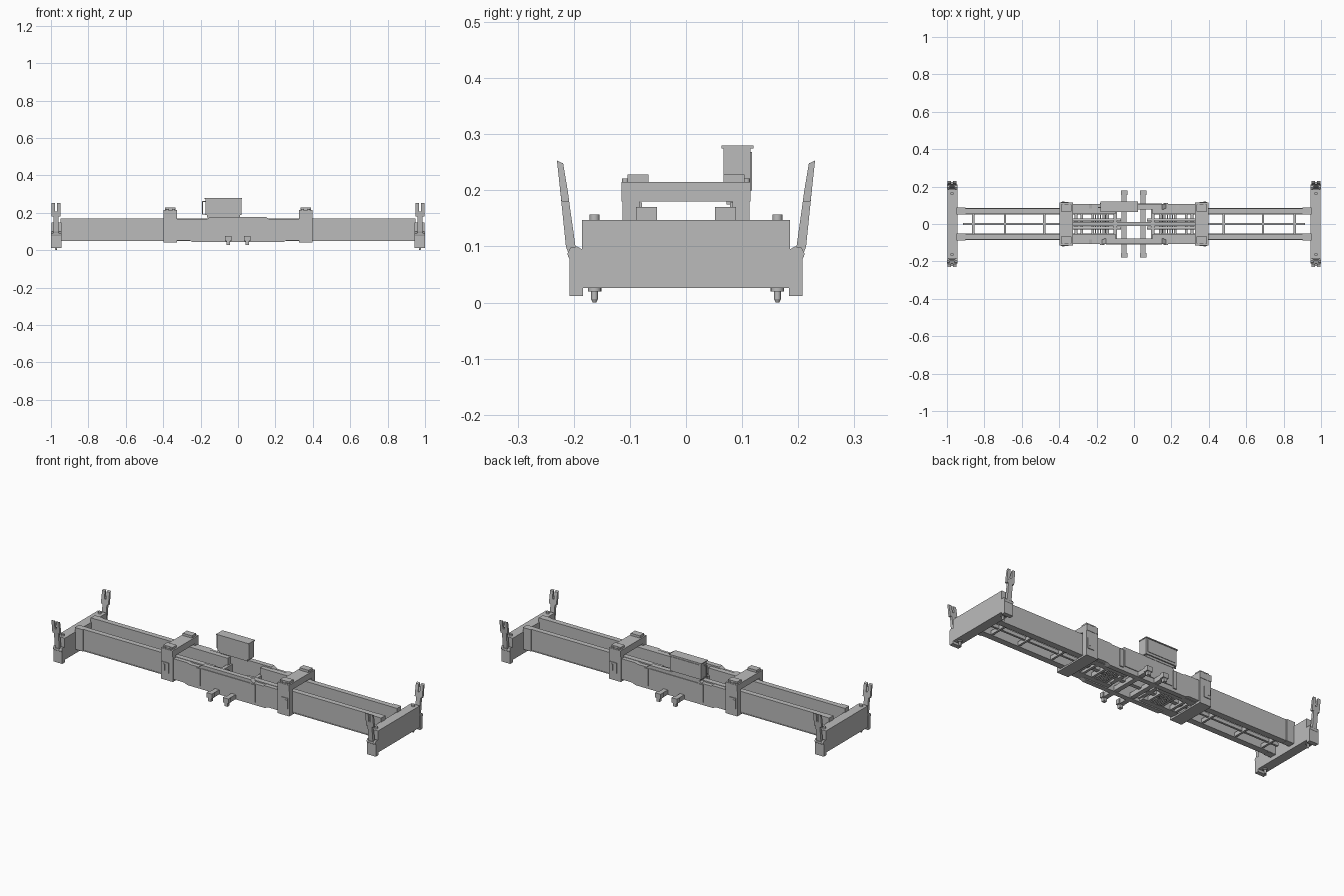
import bpy, bmesh, math
from mathutils import Vector

cube = bpy.data.objects.get("Cube")
if cube:
    bpy.data.objects.remove(cube, do_unlink=True)

grey = bpy.data.materials.new("plain_grey")
grey.use_nodes = True
COLOR = (0.5, 0.5, 0.5, 1)
grey.diffuse_color = COLOR
grey.node_tree.nodes["Principled BSDF"].inputs["Base Color"].default_value = COLOR


def finish(name, bm):
    bmesh.ops.recalc_face_normals(bm, faces=bm.faces)
    mesh = bpy.data.meshes.new(name)
    bm.to_mesh(mesh)
    bm.free()
    mesh.materials.append(grey)
    obj = bpy.data.objects.new(name, mesh)
    bpy.context.scene.collection.objects.link(obj)
    return obj


def box(name, x, y, z):
    """Box from (low, high) ranges on each axis."""
    bm = bmesh.new()
    bmesh.ops.create_cube(bm, size=1)
    for v in bm.verts:
        v.co = [r[0] + (c + 0.5) * (r[1] - r[0]) for c, r in zip(v.co, (x, y, z))]
    return finish(name, bm)


def prism(name, points, axis, lo, hi):
    """Extrude a profile along x (points are y,z) or y (points are x,z)."""
    bm = bmesh.new()
    place = (lambda a, b: (lo, a, b)) if axis == "x" else (lambda a, b: (a, lo, b))
    face = bm.faces.new([bm.verts.new(place(a, b)) for a, b in points])
    new = bmesh.ops.extrude_face_region(bm, geom=[face])["geom"]
    step = Vector((hi - lo, 0, 0)) if axis == "x" else Vector((0, hi - lo, 0))
    bmesh.ops.translate(bm, vec=step, verts=[g for g in new if isinstance(g, bmesh.types.BMVert)])
    return finish(name, bm)


def rod(name, center, radius, length, axis="z", tip=1.0, sides=16):
    bm = bmesh.new()
    bmesh.ops.create_cone(bm, cap_ends=True, segments=sides, radius1=radius,
                          radius2=radius * tip, depth=length)
    obj = finish(name, bm)
    obj.location = center
    obj.rotation_euler = {"x": (0, math.pi / 2, 0), "y": (math.pi / 2, 0, 0), "z": (0, 0, 0)}[axis]
    for p in obj.data.polygons:
        p.use_smooth = len(p.vertices) == 4
    return obj


def span(sign, a, b):
    return tuple(sorted((sign * a, sign * b)))


# End beams with corner housings, locks and guide flippers
for sx in (-1, 1):
    side = "left" if sx > 0 else "right"
    box(f"end_beam_{side}", span(sx, .945, .998), (-.185, .185), (.026, .147))
    for sy in (-1, 1):
        tag = f"{side}_{'back' if sy > 0 else 'front'}"
        X = lambda a, b: span(sx, a, b)
        Y = lambda a, b: span(sy, a, b)
        box(f"corner_housing_{tag}", X(.945, 1), Y(.184, .208), (.012, .08))
        for a, b in ((.945, .957), (.988, 1)):
            prism(f"hinge_cheek_{tag}", [(sy * y, z) for y, z in
                  ((.184, .08), (.208, .08), (.211, .088), (.206, .098), (.194, .1), (.184, .094))],
                  "x", *X(a, b))
        rod(f"hinge_pin_{tag}", (sx * .9725, sy * .2, .086), .011, .05, "x")
        prism(f"flipper_arm_{tag}", [(sy * y, z) for y, z in
              ((.194, .08), (.207, .08), (.214, .1), (.225, .207), (.212, .207), (.197, .1))],
              "x", *X(.959, .986))
        # Split guide blade
        blade = [(sy * y, z) for y, z in ((.208, .18), (.222, .18), (.225, .207), (.23, .253),
                                          (.219, .248), (.212, .207))]
        prism(f"blade_base_{tag}", [blade[i] for i in (0, 1, 2, 5)], "x", *X(.95, .996))
        for a, b in ((.95, .968), (.978, .996)):
            prism(f"blade_prong_{tag}", blade, "x", *X(a, b))
        # Twist lock and its top cap
        rod(f"lock_collar_{tag}", (sx * .9725, sy * .163, .0235), .012, .007)
        rod(f"lock_shaft_{tag}", (sx * .9725, sy * .163, .014), .006, .016)
        rod(f"lock_tip_{tag}", (sx * .9725, sy * .163, .003), .003, .006, tip=2)
        rod(f"lock_cap_{tag}", (sx * .9725, sy * .163, .151), .009, .012)
        # Gusset where the sliding beam meets the end beam
        box(f"beam_gusset_{tag}", X(.9, .95), Y(.052, .089), (.048, .17))
        # Sliding beam with lower flange
        box(f"sliding_beam_{tag}", X(.1, .946), Y(.053, .083), (.053, .17))
        box(f"beam_flange_{tag}", X(.1, .946), Y(.05, .085), (.049, .054))
        # Portal frame side, mounting plate and top block
        box(f"portal_post_{tag}", X(.325, .397), Y(.083, .113), (.04, .215))
        box(f"portal_plate_{tag}", X(.35, .39), Y(.113, .117), (.08, .14))
        box(f"portal_bracket_{tag}", X(.372, .386), Y(.113, .119), (.095, .13))
        box(f"portal_top_block_{tag}", X(.333, .39), Y(.067, .104), (.214, .228))
        for a in (.345, .378):
            rod(f"portal_bolt_{tag}", (sx * a, sy * .108, .217), .006, .008)
        # Hydraulic cylinder lying along the middle frame
        rod(f"hydraulic_cylinder_{tag}", (sx * .2, sy * .022, .115), .008, .26, "x")
    box(f"portal_top_{side}", span(sx, .325, .397), (-.115, .115), (.18, .215))
    box(f"portal_bottom_{side}", span(sx, .325, .397), (-.113, .113), (.04, .049))
    # Ladder rungs between the sliding beams
    for x in (.48, .69, .86):
        box(f"rung_{side}", span(sx, x - .006, x + .006), (-.055, .055), (.053, .075))
    # Grating slats and cross ties under the middle
    for x in (.14, .22, .28, .31):
        box(f"cross_tie_{side}", span(sx, x - .007, x + .007), (-.08, .08), (.05, .075))
    for i in range(7):
        x = .15 + i * .009
        box(f"grating_slat_{side}", span(sx, x, x + .004), (-.05, .05), (.046, .05))
    # Lifting pockets crossing the middle
    low, high = (.032, .066) if sx > 0 else (.036, .07)
    box(f"cross_arm_{side}", span(sx, low + .004, high - .004), (-.165, .165), (.046, .072))
    for sy in (-1, 1):
        box(f"cross_arm_head_{side}", span(sx, low, high), span(sy, .155, .18), (.048, .075))
        box(f"cross_arm_foot_{side}", span(sx, low + .008, high - .008), span(sy, .158, .177), (.028, .05))

# Middle side frames with stepped top and bottom edges
half = [(.33, .168), (.24, .168), (.225, .163), (.17, .163), (.15, .178)]
under = [(.15, .043), (.24, .043), (.26, .052), (.33, .052)]
outline = half + [(-x, z) for x, z in reversed(half)]
outline += [(-x, z) for x, z in reversed(under)] + under
for sy, tag in ((-1, "front"), (1, "back")):
    prism(f"middle_frame_{tag}", outline, "y", *span(sy, .078, .106))
    box(f"middle_panel_{tag}", (-.15, .15), span(sy, .106, .11), (.07, .16))
    for x in (-.17, .17):
        box(f"frame_joint_{tag}", (x - .012, x + .012), span(sy, .076, .111), (.06, .158))

# Central rail and its thicker middle section
box("centre_rail", (-.915, .915), (-.006, .006), (.06, .08))
box("rail_housing", (-.33, .33), (-.011, .011), (.06, .125))
for x in (-.1, .1):
    box("middle_cross_beam", (x - .01, x + .01), (-.08, .08), (.06, .13))

# Control cabinet with lid, base and door handle
box("cabinet", (-.175, .02), (.067, .115), (.187, .276))
box("cabinet_lid", (-.18, .022), (.063, .12), (.275, .28))
box("cabinet_base", (-.165, .01), (.072, .108), (.175, .188))
box("cabinet_door", (-.165, .01), (.115, .118), (.2, .268))
box("cabinet_rail", (-.192, -.187), (.085, .092), (.19, .262))
for z in (.19, .258):
    box("cabinet_rail_bracket", (-.192, -.174), (.085, .092), (z, z + .004))
